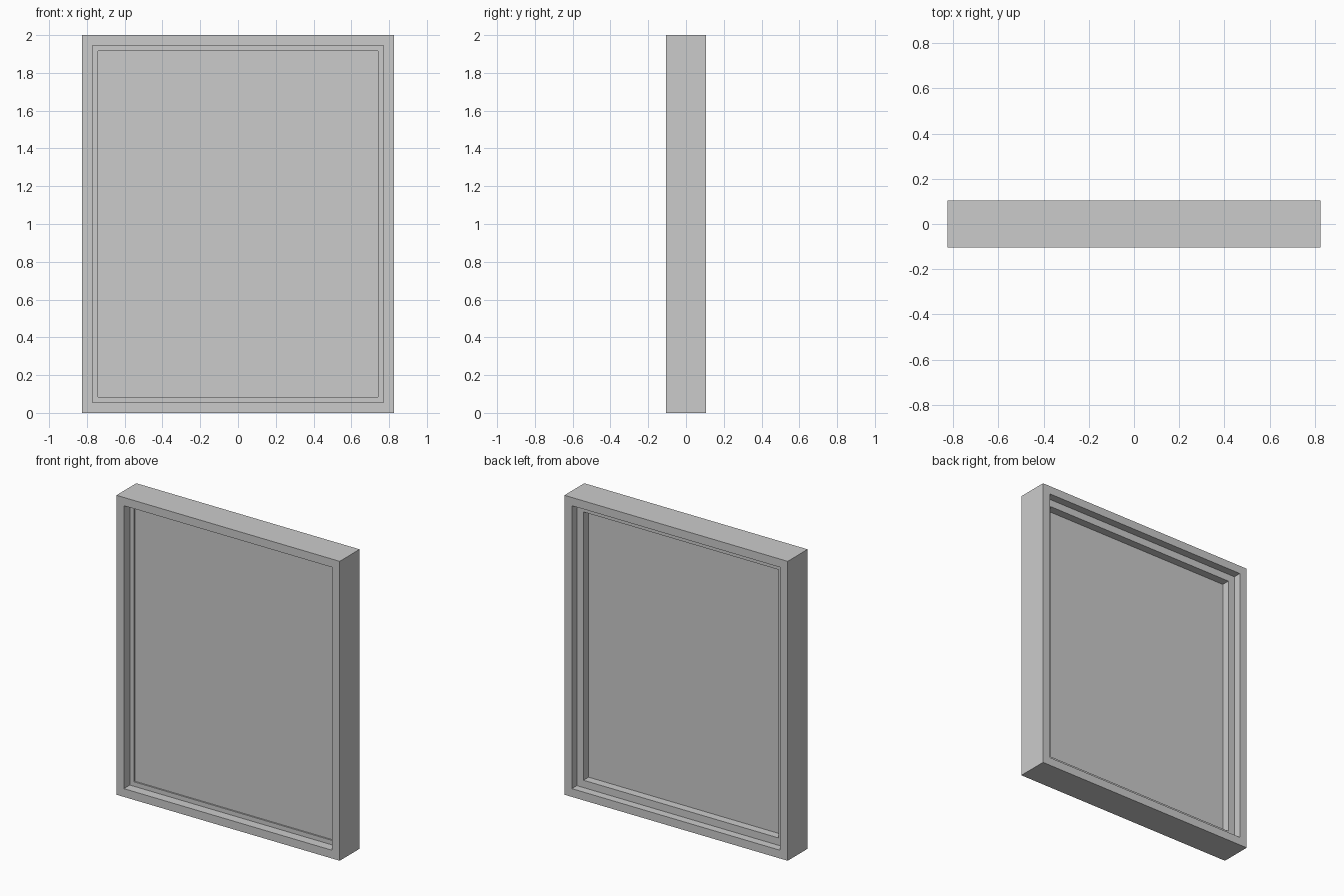
import bpy, bmesh

if "Cube" in bpy.data.objects:
    bpy.data.objects.remove(bpy.data.objects["Cube"])

HW, H, D = 0.825, 2.0, 0.105   # half width, height, half depth


def frame(name, profile):
    """Sweep a closed (inset, y) profile around the rectangle with mitred corners."""
    bm = bmesh.new()
    rings = []
    for sx, top in ((-1, 0), (1, 0), (1, 1), (-1, 1)):
        rings.append([bm.verts.new((sx * (HW - i), y, H - i if top else i))
                      for i, y in profile])
    n = len(profile)
    for k in range(4):
        a, b = rings[k], rings[(k + 1) % 4]
        for j in range(n):
            m = (j + 1) % n
            bm.faces.new((a[j], a[m], b[m], b[j]))
    bmesh.ops.recalc_face_normals(bm, faces=bm.faces)
    me = bpy.data.meshes.new(name)
    bm.to_mesh(me)
    bm.free()
    ob = bpy.data.objects.new(name, me)
    bpy.context.collection.objects.link(ob)
    return ob


# Outer casing with front and back ledges; pane seat is shallow at the front, deep at the back
frame("window_frame", [
    (0, -D), (0.055, -D), (0.055, -0.042), (0.085, -0.042), (0.085, -0.032),
    (0.085, -0.002), (0.104, -0.002), (0.104, 0.052), (0.055, 0.052), (0.055, D), (0, D)])

# Flat pane filling the opening
bpy.ops.mesh.primitive_cube_add(size=1, location=(0, -0.017, H / 2))
pane = bpy.context.object
pane.name = "pane"
pane.scale = (2 * (HW - 0.085), 0.03, H - 0.17)
